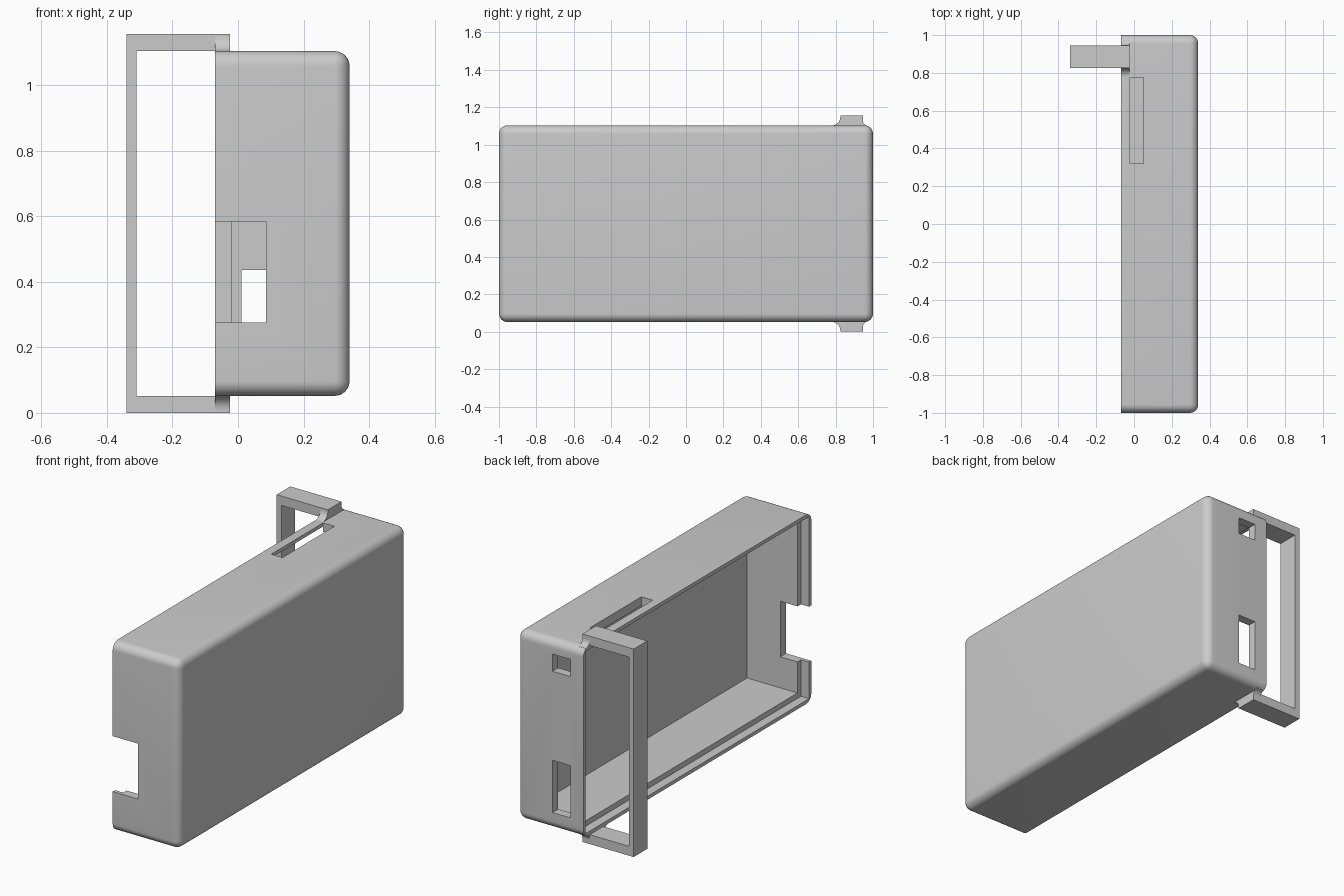
import bpy, bmesh, math
from mathutils import Vector

cube = bpy.data.objects.get("Cube")
if cube:
    bpy.data.objects.remove(cube, do_unlink=True)

grey = bpy.data.materials.new("light_grey_plastic")
grey.use_nodes = True
colour = (0.6, 0.6, 0.6, 1)
grey.diffuse_color = colour
grey.node_tree.nodes["Principled BSDF"].inputs["Base Color"].default_value = colour

HEIGHT = 1.155
LOW, HIGH = 0.052, HEIGHT - 0.052      # case bottom and top
OPEN, BACK = -0.07, 0.34               # open side and closed side
WALL, RIM, LEDGE = 0.05, 0.02, -0.02   # wall, thin rim, depth of the rim step
ROUND = 0.045


def finish(bm, name):
    bmesh.ops.recalc_face_normals(bm, faces=bm.faces)
    mesh = bpy.data.meshes.new(name)
    bm.to_mesh(mesh)
    bm.free()
    obj = bpy.data.objects.new(name, mesh)
    bpy.context.collection.objects.link(obj)
    mesh.materials.append(grey)
    return obj


def block(name, x, y, z, rounding=0):
    """Box from three ranges; rounds every edge away from the open side."""
    bm = bmesh.new()
    bmesh.ops.create_cube(bm, size=1)
    for v in bm.verts:
        v.co = Vector([r[0] if c < 0 else r[1] for c, r in zip(v.co, (x, y, z))])
    if rounding:
        edges = [e for e in bm.edges if any(v.co.x > x[0] for v in e.verts)]
        bmesh.ops.bevel(bm, geom=edges, offset=rounding, segments=8,
                        profile=0.5, affect='EDGES')
    return finish(bm, name)


def prism(name, points, direction):
    """Extrude a closed outline of 3D points."""
    bm = bmesh.new()
    face = bm.faces.new([bm.verts.new(p) for p in points])
    result = bmesh.ops.extrude_face_region(bm, geom=[face])
    moved = [g for g in result["geom"] if isinstance(g, bmesh.types.BMVert)]
    bmesh.ops.translate(bm, verts=moved, vec=direction)
    return finish(bm, name)


def cut(target, *ranges):
    cutter = block("cutter", *ranges)
    cutter.hide_render = True
    mod = target.modifiers.new("cut", 'BOOLEAN')
    mod.operation, mod.solver, mod.object = 'DIFFERENCE', 'EXACT', cutter
    bpy.context.view_layer.objects.active = target
    bpy.ops.object.modifier_apply(modifier=mod.name)
    bpy.data.objects.remove(cutter, do_unlink=True)


# Case shell with a stepped rim
case = block("case", (OPEN, BACK), (-1, 1), (LOW, HIGH), ROUND)
for depth, t in ((BACK - WALL, WALL), (LEDGE, RIM)):
    cut(case, (OPEN - 0.1, depth), (t - 1, 1 - t), (LOW + t, HIGH - t))

# Front notch, two end windows and the top slot
cut(case, (OPEN - 0.1, 0.085), (-1.1, -0.9), (0.275, 0.583))
for z in ((0.145, 0.435), (0.93, 1.025)):
    cut(case, (0.01, 0.12), (0.9, 1.1), z)
cut(case, (LEDGE, 0.05), (0.32, 0.775), (1.0, 1.2))

# Strap loop: a C-shaped outline
Y0, Y1, END, LEFT = 0.825, 0.945, -0.025, -0.34
outline = [(END, 0), (LEFT, 0), (LEFT, HEIGHT), (END, HEIGHT),
           (END, HIGH), (LEFT + 0.03, HIGH), (LEFT + 0.03, LOW), (END, LOW)]
prism("strap_loop", [(x, Y0, z) for x, z in outline], (0, Y1 - Y0, 0))

# Flared feet where the loop arms meet the case
def arc(cy, cz, r, start, end, n=8):
    angles = [math.radians(start + (end - start) * i / n) for i in range(n + 1)]
    return [(cy + r * math.cos(a), cz + r * math.sin(a)) for a in angles]


foot = arc(Y0 - ROUND, HIGH + ROUND, ROUND, 270, 360)
foot += arc(Y1 + 0.035, HIGH + 0.03, 0.035, 180, 265)
foot += [(Y1 + 0.03, HIGH - 0.016), (Y0 - ROUND, HIGH - 0.016)]
for name, flip in (("upper_arm_foot", False), ("lower_arm_foot", True)):
    prism(name, [(OPEN, y, HEIGHT - z if flip else z) for y, z in foot],
          (END - OPEN, 0, 0))

# Smooth the rounded edges, keep the rest sharp
bpy.ops.object.select_all(action='DESELECT')
for obj in bpy.context.collection.objects:
    if obj.type == 'MESH' and grey.name in obj.data.materials:
        obj.select_set(True)
        bpy.context.view_layer.objects.active = obj
bpy.ops.object.shade_smooth_by_angle(angle=math.radians(30))
